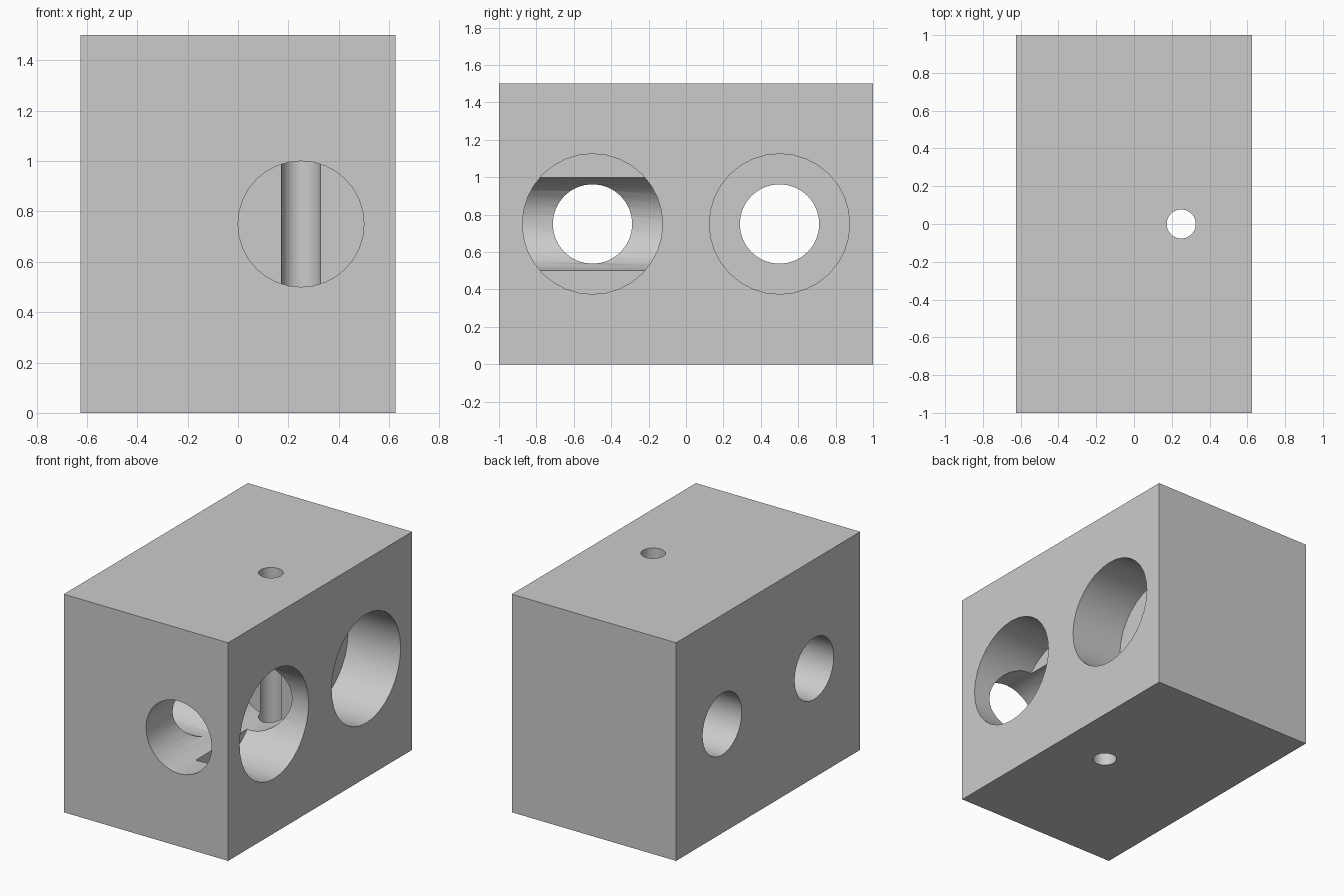
import bpy
import math

cube = bpy.data.objects.get("Cube")
if cube:
    bpy.data.objects.remove(cube, do_unlink=True)

WIDTH, LENGTH, HEIGHT = 1.25, 2.0, 1.5
MID = HEIGHT / 2
SIDE = WIDTH / 2
OVER = 0.1  # how far cutters reach past the outer faces

grey = bpy.data.materials.new("plain grey")
grey.use_nodes = True
colour = (0.6, 0.6, 0.6, 1)
grey.diffuse_color = colour
grey.node_tree.nodes["Principled BSDF"].inputs["Base Color"].default_value = colour

# Solid block
bpy.ops.mesh.primitive_cube_add(size=1, location=(0, 0, MID))
block = bpy.context.object
block.name = "drilled_block"
block.scale = (WIDTH, LENGTH, HEIGHT)
bpy.ops.object.transform_apply(location=True, rotation=True, scale=True)
block.data.materials.append(grey)


def drill(axis, start, end, centre, radius):
    """Cut a round hole along an axis between two coordinates."""
    location = list(centre)
    location["xyz".index(axis)] = (start + end) / 2
    turn = {"x": (0, math.pi / 2, 0), "y": (math.pi / 2, 0, 0), "z": (0, 0, 0)}
    bpy.ops.mesh.primitive_cylinder_add(vertices=32, radius=radius,
                                        depth=abs(end - start),
                                        location=location, rotation=turn[axis])
    cutter = bpy.context.object
    cutter.name = "hole_cutter"
    cutter.hide_render = True
    cutter.data.materials.append(grey)
    cut = block.modifiers.new("hole", "BOOLEAN")
    cut.operation = "DIFFERENCE"
    cut.solver = "EXACT"
    cut.object = cutter
    bpy.ops.object.select_all(action="DESELECT")
    block.select_set(True)
    bpy.context.view_layer.objects.active = block
    bpy.ops.object.modifier_apply(modifier=cut.name)
    bpy.data.objects.remove(cutter, do_unlink=True)


# Two stepped cross holes, wide on the left side and narrow on the right
for y in (-0.5, 0.5):
    drill("x", SIDE - 0.4, SIDE + OVER, (0, y, MID), 0.375)
    drill("x", -SIDE - OVER, SIDE, (0, y, MID), 0.2125)

# Blind bore from the front, ending at the middle
drill("y", -LENGTH / 2 - OVER, 0, (0.25, 0, MID), 0.25)

# Thin pin hole from top to bottom
drill("z", -OVER, HEIGHT + OVER, (0.25, 0, 0), 0.077)

# Round walls smooth, rims sharp
bpy.ops.object.shade_smooth_by_angle(angle=math.radians(30))
